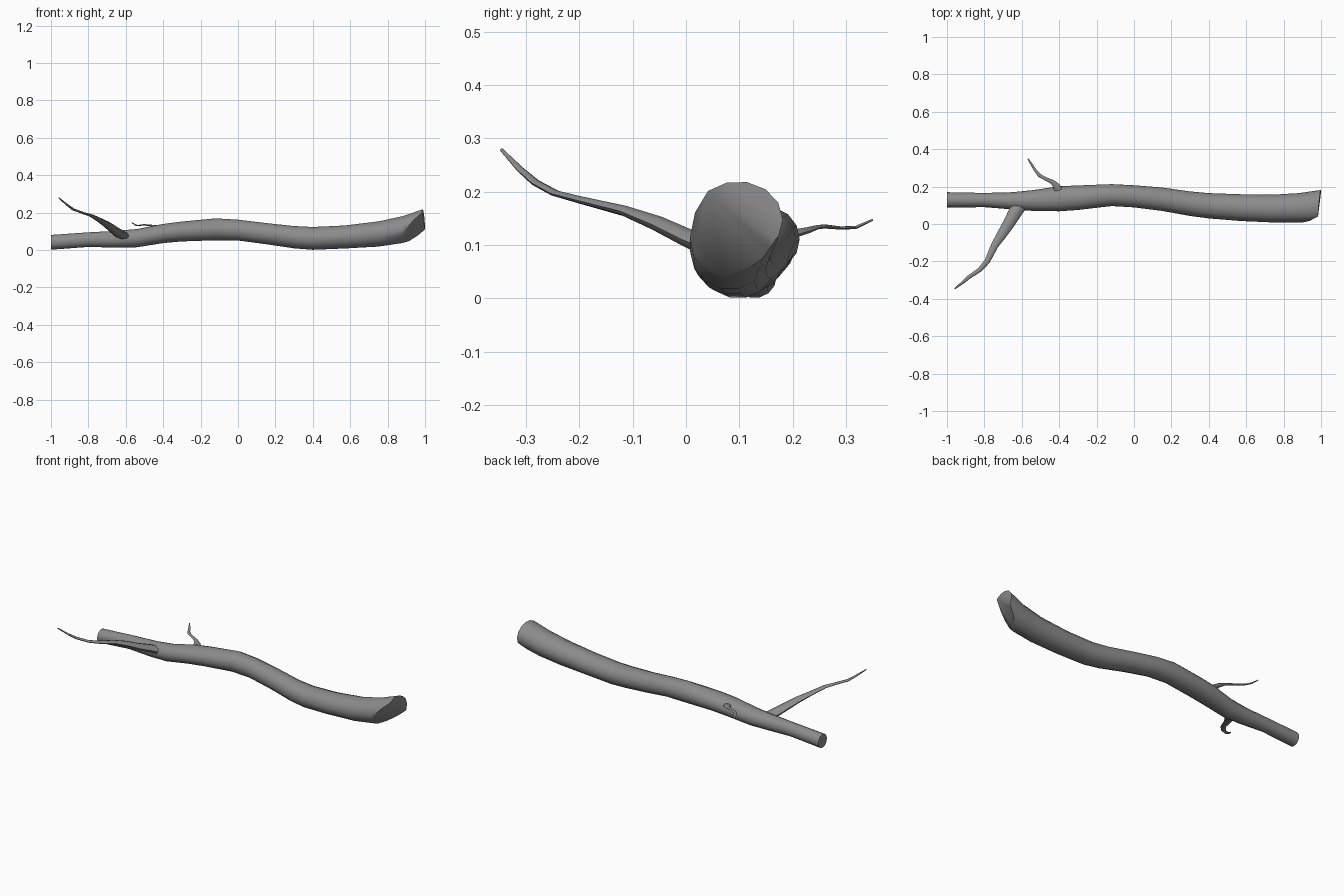
import bpy, bmesh, math
from mathutils import Vector

if "Cube" in bpy.data.objects:
    bpy.data.objects.remove(bpy.data.objects["Cube"])

# Dark grey bark
bark = bpy.data.materials.new("bark")
bark.diffuse_color = (.26, .26, .26, 1)
bark.use_nodes = True
bark.node_tree.nodes["Principled BSDF"].inputs["Base Color"].default_value = bark.diffuse_color


def finish(bm, name, angle):
    bmesh.ops.recalc_face_normals(bm, faces=bm.faces[:])
    me = bpy.data.meshes.new(name)
    bm.to_mesh(me)
    bm.free()
    me.materials.append(bark)
    ob = bpy.data.objects.new(name, me)
    bpy.context.collection.objects.link(ob)
    bpy.ops.object.select_all(action='DESELECT')
    ob.select_set(True)
    bpy.context.view_layer.objects.active = ob
    bpy.ops.object.shade_smooth_by_angle(angle=math.radians(angle))
    return ob


def loft(rings):
    # skin a list of rings and cap both ends
    bm = bmesh.new()
    vs = [[bm.verts.new(p) for p in r] for r in rings]
    n = len(vs[0])
    for a, b in zip(vs, vs[1:]):
        for i in range(n):
            j = (i + 1) % n
            bm.faces.new((a[i], a[j], b[j], b[i]))
    bm.faces.new(vs[0])
    bm.faces.new(vs[-1])
    return bm


def slice_end(bm, co, no):
    # cut away everything beyond the plane and close the cut
    geom = bm.verts[:] + bm.edges[:] + bm.faces[:]
    res = bmesh.ops.bisect_plane(bm, geom=geom, dist=1e-6, plane_co=co,
                                 plane_no=Vector(no).normalized(), clear_outer=True)
    edges = [e for e in res['geom_cut'] if isinstance(e, bmesh.types.BMEdge)]
    bmesh.ops.holes_fill(bm, edges=[e for e in edges if e.is_boundary], sides=0)


# Trunk: x, y min, y max, z min, z max
SECTIONS = [
    (-1.00, .088, .170, .001, .082),
    (-0.80, .090, .166, .016, .096),
    (-0.65, .078, .170, .012, .104),
    (-0.54, .070, .181, .014, .114),
    (-0.40, .068, .202, .036, .141),
    (-0.30, .075, .206, .045, .154),
    (-0.12, .096, .213, .051, .171),
    (0.00, .089, .207, .050, .164),
    (0.15, .070, .195, .030, .146),
    (0.30, .043, .174, .008, .130),
    (0.40, .030, .165, .000, .125),
    (0.57, .016, .159, .007, .133),
    (0.75, .008, .157, .017, .155),
    (0.88, .007, .165, .036, .183),
    (0.98, .010, .179, .066, .217),
    (1.06, .015, .190, .100, .243),
]
N = 14
rings = []
for x, y0, y1, z0, z1 in SECTIONS:
    rings.append([(x, (y0 + y1) / 2 + (y1 - y0) / 2 * math.cos(2 * math.pi * i / N),
                   (z0 + z1) / 2 + (z1 - z0) / 2 * math.sin(2 * math.pi * i / N))
                  for i in range(N)])
trunk = loft(rings)
# Sawn end, then the slanted cut on its lower front, shaded as one rounded face
slice_end(trunk, (1.0, .18, .12), (1, -.08, .06))
slice_end(trunk, (.99, .05, .20), (.71, -.46, -.53))
finish(trunk, "trunk", 52)


def twig(name, path, n=8):
    # path rows: x, y, z, half width, half thickness
    pts = [Vector(p[:3]) for p in path]
    rings = []
    for k, row in enumerate(path):
        d = (pts[min(k + 1, len(pts) - 1)] - pts[max(k - 1, 0)]).normalized()
        side = d.cross(Vector((0, 0, 1))).normalized()
        up = side.cross(d)
        rings.append([pts[k] + side * row[3] * math.cos(2 * math.pi * i / n)
                      + up * row[4] * math.sin(2 * math.pi * i / n) for i in range(n)])
    return finish(loft(rings), name, 60)


# Long front branch
twig("front_branch", [
    (-.615, .095, .075, .038, .022),
    (-.637, .06, .090, .036, .021),
    (-.665, .01, .110, .032, .018),
    (-.703, -.05, .139, .027, .015),
    (-.745, -.115, .164, .020, .010),
    (-.785, -.20, .185, .015, .007),
    (-.825, -.245, .197, .012, .006),
    (-.88, -.282, .217, .010, .006),
    (-.915, -.312, .243, .008, .005),
    (-.958, -.346, .279, .003, .003),
])

# Short back branch
twig("back_branch", [
    (-.402, .175, .114, .024, .012),
    (-.416, .205, .122, .018, .008),
    (-.437, .225, .127, .012, .006),
    (-.475, .243, .133, .009, .004),
    (-.505, .259, .135, .010, .004),
    (-.53, .29, .132, .007, .003),
    (-.547, .318, .133, .006, .003),
    (-.567, .349, .147, .003, .002),
])
